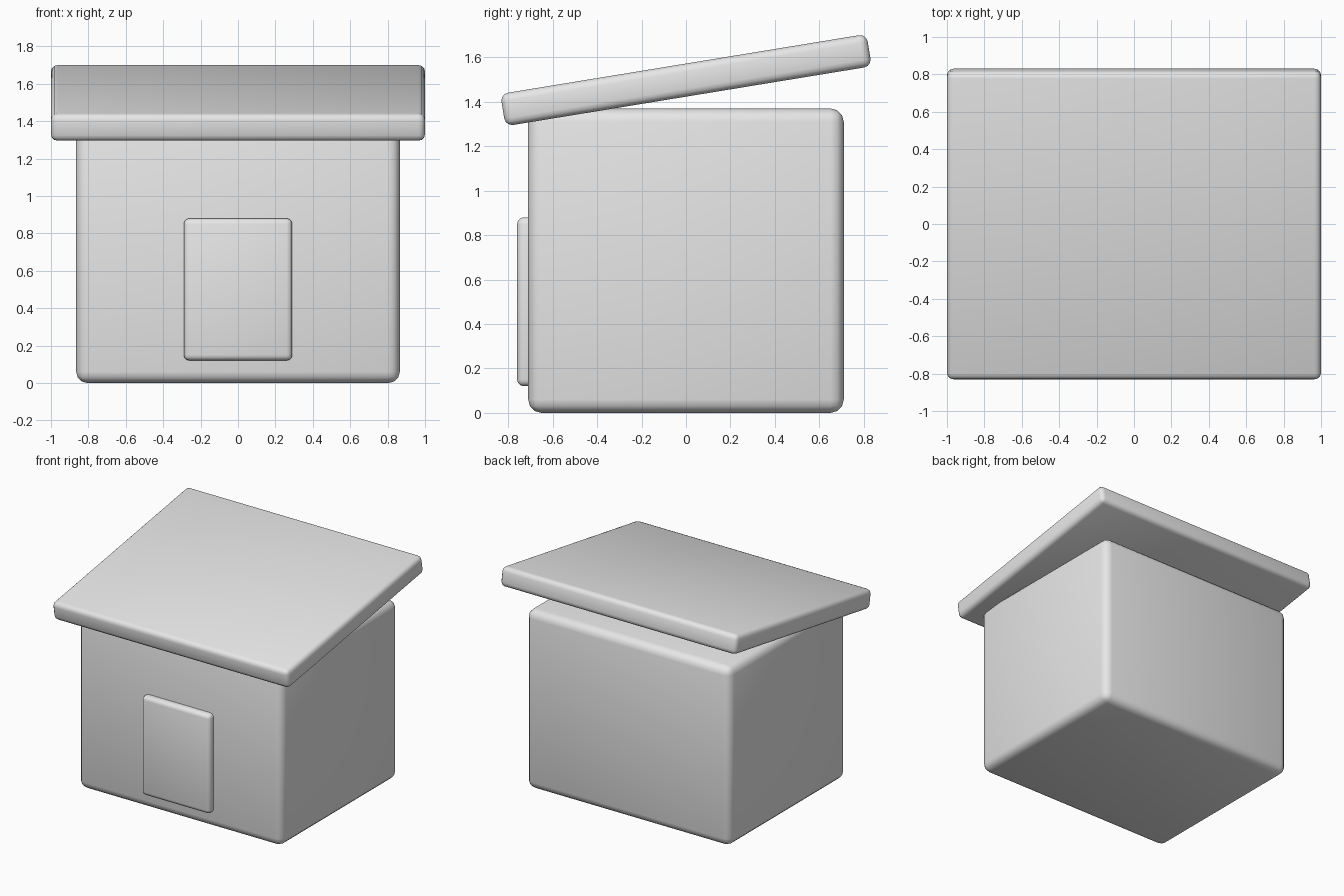
import bpy
import math

old = bpy.data.objects.get("Cube")
if old:
    bpy.data.objects.remove(old, do_unlink=True)

# One plain grey for the whole hut
grey = bpy.data.materials.new("plain_grey")
grey.use_nodes = True
colour = (0.8, 0.8, 0.8, 1)
grey.diffuse_color = colour
grey.node_tree.nodes["Principled BSDF"].inputs["Base Color"].default_value = colour


def rounded_box(name, size, centre, radius, tilt=0):
    """Box with rounded edges, tilted about the x axis."""
    bpy.ops.mesh.primitive_cube_add(size=1, location=centre)
    box = bpy.context.object
    box.name = name
    box.scale = size
    bpy.ops.object.transform_apply(location=False, rotation=False, scale=True)
    box.rotation_euler.x = math.radians(tilt)
    bevel = box.modifiers.new("rounded_edges", 'BEVEL')
    bevel.width = radius
    bevel.segments = 3
    bpy.ops.object.modifier_apply(modifier=bevel.name)
    box.data.materials.append(grey)
    bpy.ops.object.shade_smooth_by_angle(angle=math.radians(35))
    return box


# Hut walls
rounded_box("walls", (1.73, 1.42, 1.37), (0, 0, 0.685), 0.06)

# Sloping slab roof, higher at the back
rounded_box("roof", (2.0, 1.67, 0.147), (0, 0, 1.4975), 0.035, tilt=9.3)

# Door panel standing proud of the front wall
rounded_box("door", (0.58, 0.1, 0.76), (0, -0.71, 0.5), 0.03)
